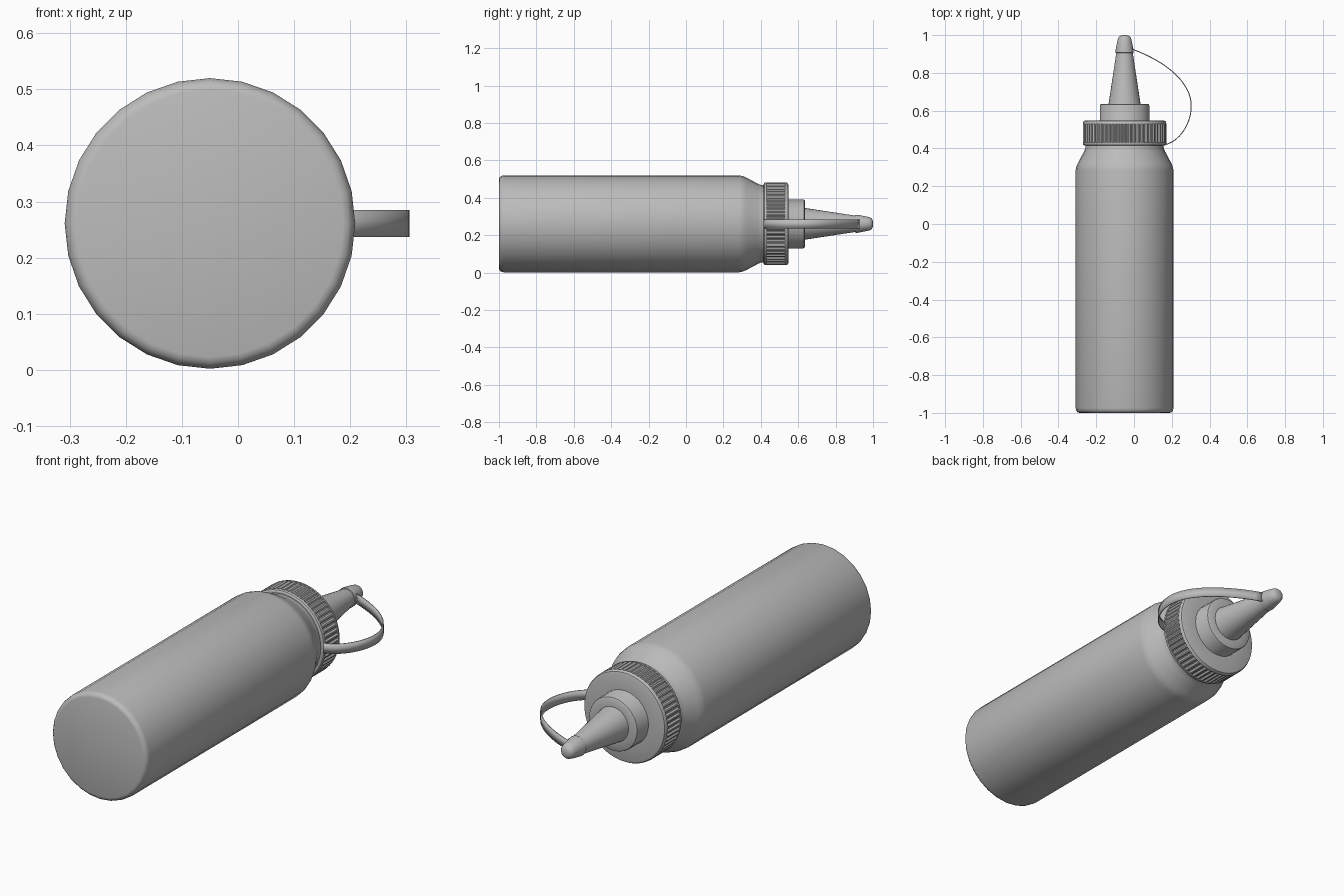
import bpy, bmesh, math
from mathutils import Vector
from mathutils.geometry import interpolate_bezier

cube = bpy.data.objects.get("Cube")
if cube:
    bpy.data.objects.remove(cube, do_unlink=True)

AXIS_X, AXIS_Z = -0.05, 0.261

grey = bpy.data.materials.new("soft_grey_plastic")
grey.use_nodes = True
grey.diffuse_color = (0.5, 0.5, 0.5, 1)
grey.node_tree.nodes["Principled BSDF"].inputs["Base Color"].default_value = (0.5, 0.5, 0.5, 1)


def finish(name, bm, angle=35):
    bmesh.ops.recalc_face_normals(bm, faces=bm.faces)
    mesh = bpy.data.meshes.new(name)
    bm.to_mesh(mesh)
    bm.free()
    mesh.materials.append(grey)
    obj = bpy.data.objects.new(name, mesh)
    bpy.context.collection.objects.link(obj)
    bpy.ops.object.select_all(action="DESELECT")
    obj.select_set(True)
    bpy.context.view_layer.objects.active = obj
    bpy.ops.object.shade_smooth_by_angle(angle=math.radians(angle))
    return obj


def lathe(name, profile, sides=28, angle=35, groove=None):
    """Turn (y, radius) points round the bottle axis; groove(i) cuts ribs into marked rings."""
    bm = bmesh.new()
    rings = []
    for point in profile:
        y, radius = point[:2]
        ring = []
        for i in range(sides):
            a = math.tau * i / sides
            r = radius - (groove(i) if groove and len(point) > 2 else 0)
            ring.append(bm.verts.new((AXIS_X + r * math.sin(a), y, AXIS_Z + r * math.cos(a))))
        rings.append(ring)
    for low, high in zip(rings, rings[1:]):
        for i in range(sides):
            j = (i + 1) % sides
            bm.faces.new((low[i], low[j], high[j], high[i]))
    bm.faces.new(rings[0])
    bm.faces.new(rings[-1])
    return finish(name, bm, angle)


# Squeeze bottle with rounded base, shoulder and neck
lathe("bottle_body", [(-1, 0.238), (-0.997, 0.248), (-0.988, 0.256), (-0.975, 0.259),
                      (0.285, 0.259), (0.305, 0.255), (0.325, 0.246), (0.385, 0.214),
                      (0.4, 0.208), (0.43, 0.205)])

# Screw cap with fine grip ribs
RIBS = 56
lathe("screw_cap", [(0.415, 0.2), (0.415, 0.213), (0.419, 0.219), (0.425, 0.221),
                    (0.431, 0.221), (0.431, 0.221, "rib"), (0.53, 0.221, "rib"),
                    (0.53, 0.221), (0.538, 0.22), (0.545, 0.216), (0.548, 0.208), (0.548, 0.12)],
      sides=RIBS * 4, angle=30, groove=lambda i: 0.007 if i % 4 > 1 else 0)

# Stepped collar under the nozzle
lathe("nozzle_collar", [(0.54, 0.136), (0.55, 0.131), (0.627, 0.131), (0.632, 0.129),
                        (0.635, 0.124), (0.635, 0.08)])

# Tapered nozzle and its rounded tip cover
lathe("nozzle", [(0.63, 0.086), (0.64, 0.084), (0.91, 0.043), (0.93, 0.04)])
lathe("nozzle_tip", [(0.905, 0.043), (0.907, 0.048), (0.918, 0.048), (0.965, 0.039),
                     (0.985, 0.034), (0.994, 0.027), (0.999, 0.016), (1, 0.006)])

# Flexible strap tying the tip cover to the cap
spans = [((0.16, 0.419), (0.24, 0.435), (0.303, 0.53), (0.303, 0.625)),
         ((0.303, 0.625), (0.303, 0.75), (0.17, 0.86), (-0.01, 0.926))]
path = []
for a, b, c, d in spans:
    points = interpolate_bezier(*[Vector((*p, AXIS_Z)) for p in (a, b, c, d)], 17)
    path += points if not path else points[1:]
bm = bmesh.new()
pairs = [[bm.verts.new(p + Vector((0, 0, s))) for s in (-0.024, 0.024)] for p in path]
for (a, b), (c, d) in zip(pairs, pairs[1:]):
    bm.faces.new((a, b, d, c))
strap = finish("strap", bm)
thick = strap.modifiers.new("thickness", "SOLIDIFY")
thick.thickness = 0.005
thick.offset = 0
